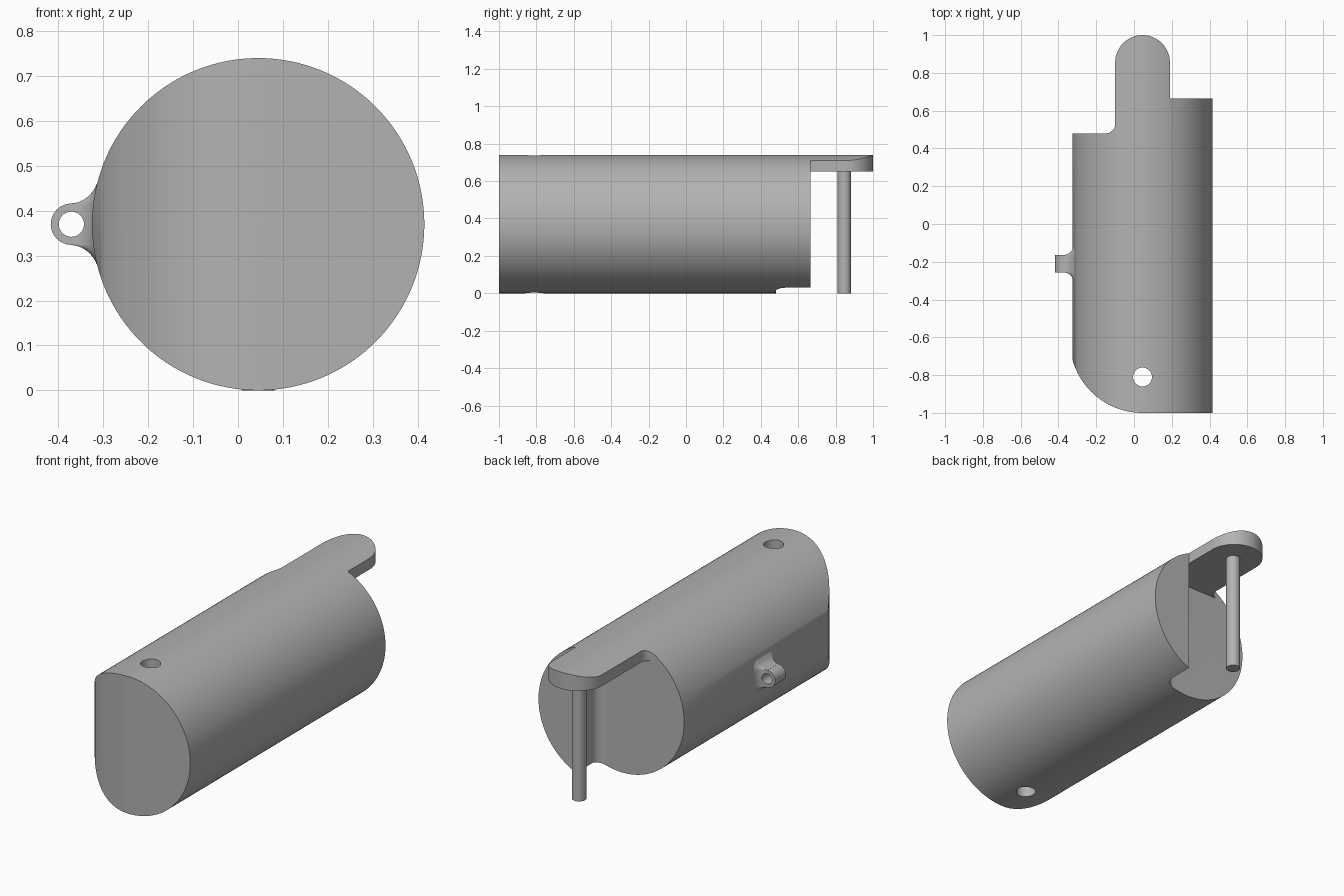
import bpy, bmesh
from math import sin, cos, pi, sqrt, radians
from mathutils import Matrix, Vector

if "Cube" in bpy.data.objects:
    bpy.data.objects.remove(bpy.data.objects["Cube"], do_unlink=True)

CX, CZ, R = 0.045, 0.37, 0.37      # barrel axis and radius
T0, T1 = -0.10, 0.19               # tongue sides
STEP, BACK = 0.48, 0.665           # the two rear faces
TR = (T1 - T0) / 2                 # tongue end radius
F = 0.05                           # fillet radius

grey = bpy.data.materials.new("plain grey")
grey.use_nodes = True
grey.diffuse_color = (0.45, 0.45, 0.45, 1)
grey.node_tree.nodes["Principled BSDF"].inputs["Base Color"].default_value = (0.45, 0.45, 0.45, 1)


def finish(name, bm):
    bmesh.ops.recalc_face_normals(bm, faces=bm.faces[:])
    me = bpy.data.meshes.new(name)
    bm.to_mesh(me)
    bm.free()
    me.materials.append(grey)
    ob = bpy.data.objects.new(name, me)
    bpy.context.collection.objects.link(ob)
    return ob


def arc(x, y, r, a0, a1, n=16):
    return [(x + r * cos(radians(a0 + (a1 - a0) * i / n)),
             y + r * sin(radians(a0 + (a1 - a0) * i / n))) for i in range(n + 1)]


def prism(name, outline, z0, z1):
    bm = bmesh.new()
    face = bm.faces.new([bm.verts.new((x, y, z0)) for x, y in outline])
    ext = bmesh.ops.extrude_face_region(bm, geom=[face])
    top = [v for v in ext["geom"] if isinstance(v, bmesh.types.BMVert)]
    bmesh.ops.translate(bm, verts=top, vec=(0, 0, z1 - z0))
    return finish(name, bm)


def rod(name, centre, r, length, axis="Z", n=48):
    bm = bmesh.new()
    rot = Matrix.Rotation(pi / 2, 4, "X") if axis == "Y" else Matrix()
    bmesh.ops.create_cone(bm, cap_ends=True, segments=n, radius1=r, radius2=r,
                          depth=length, matrix=Matrix.Translation(centre) @ rot)
    return finish(name, bm)


def boolean(ob, other, operation):
    mod = ob.modifiers.new("cut", "BOOLEAN")
    mod.operation, mod.object, mod.solver = operation, other, "EXACT"
    deps = bpy.context.evaluated_depsgraph_get()
    me = bpy.data.meshes.new_from_object(ob.evaluated_get(deps))
    ob.modifiers.clear()
    ob.data = me
    bpy.data.objects.remove(other, do_unlink=True)


# Barrel trimmed to its plan: rounded nose corner, stepped rear and long tongue
barrel = rod("barrel", (CX, 0, CZ), R, 2.4, "Y", 128)
NR = 0.385
plan = [(0.6, -1), (0.6, BACK), (T1, BACK)]
plan += arc((T0 + T1) / 2, 1 - TR, TR, 0, 180, 32)
plan += arc(T0 - F, STEP + F, F, 0, -90)
plan += [(-0.6, STEP), (-0.6, -1 + NR), (CX - NR, -1 + NR)]
plan += arc(CX, -1 + NR, NR, 180, 270, 48)[1:]
boolean(barrel, prism("plan_cutter", plan, -0.2, 1), "INTERSECT")

# Notch below the tongue, with a rounded inner corner
notch = [(-0.6, STEP)] + arc(T1 - F, STEP + F, F, -90, 0) + [(T1, 1.2), (-0.6, 1.2)]
boolean(barrel, prism("notch_cutter", notch, -0.2, 0.65), "DIFFERENCE")

# Cross hole near the nose
boolean(barrel, rod("hole_cutter", (CX, -0.81, CZ), 0.05, 1.2), "DIFFERENCE")

# Hanging pin under the tongue
pin = rod("pin", (CX, 0.847, 0.327), 0.036, 0.654)

# Side lug: a flared foot following the barrel, then a round eye
LX, LY, LR = -0.371, -0.21, 0.046
bm = bmesh.new()
rings = []
for k in range(11):
    a = pi / 2 * k / 10
    d, h = F * (1 - cos(a)), F * (1 - sin(a))
    ring = []
    for q, (sy, sz) in enumerate([(1, 1), (-1, 1), (-1, -1), (1, -1)]):
        for y, z in arc(sy * LR, sz * LR, d + 0.0005, 90 * q, 90 * q + 90, 8):
            wall = CX - sqrt(R * R - z * z)
            ring.append(bm.verts.new((max(wall - h, LX) if k < 10 else wall + 0.004,
                                      LY + y, CZ + z)))
    rings.append(ring)
for a, b in zip(rings, rings[1:]):
    for i in range(len(a)):
        j = (i + 1) % len(a)
        bm.faces.new((a[i], a[j], b[j], b[i]))
bm.faces.new(rings[0])
bm.faces.new(rings[-1])
lug = finish("lug", bm)
boolean(lug, rod("eye", (LX, LY, CZ), LR, 2 * LR, "Y"), "UNION")
boolean(lug, rod("eye_hole", (LX, LY, CZ), 0.028, 0.5, "Y"), "DIFFERENCE")

# Smooth the curved surfaces, keep the edges crisp
for ob in (barrel, pin, lug):
    bpy.ops.object.select_all(action="DESELECT")
    ob.select_set(True)
    bpy.context.view_layer.objects.active = ob
    bpy.ops.object.shade_smooth_by_angle(angle=radians(30))
